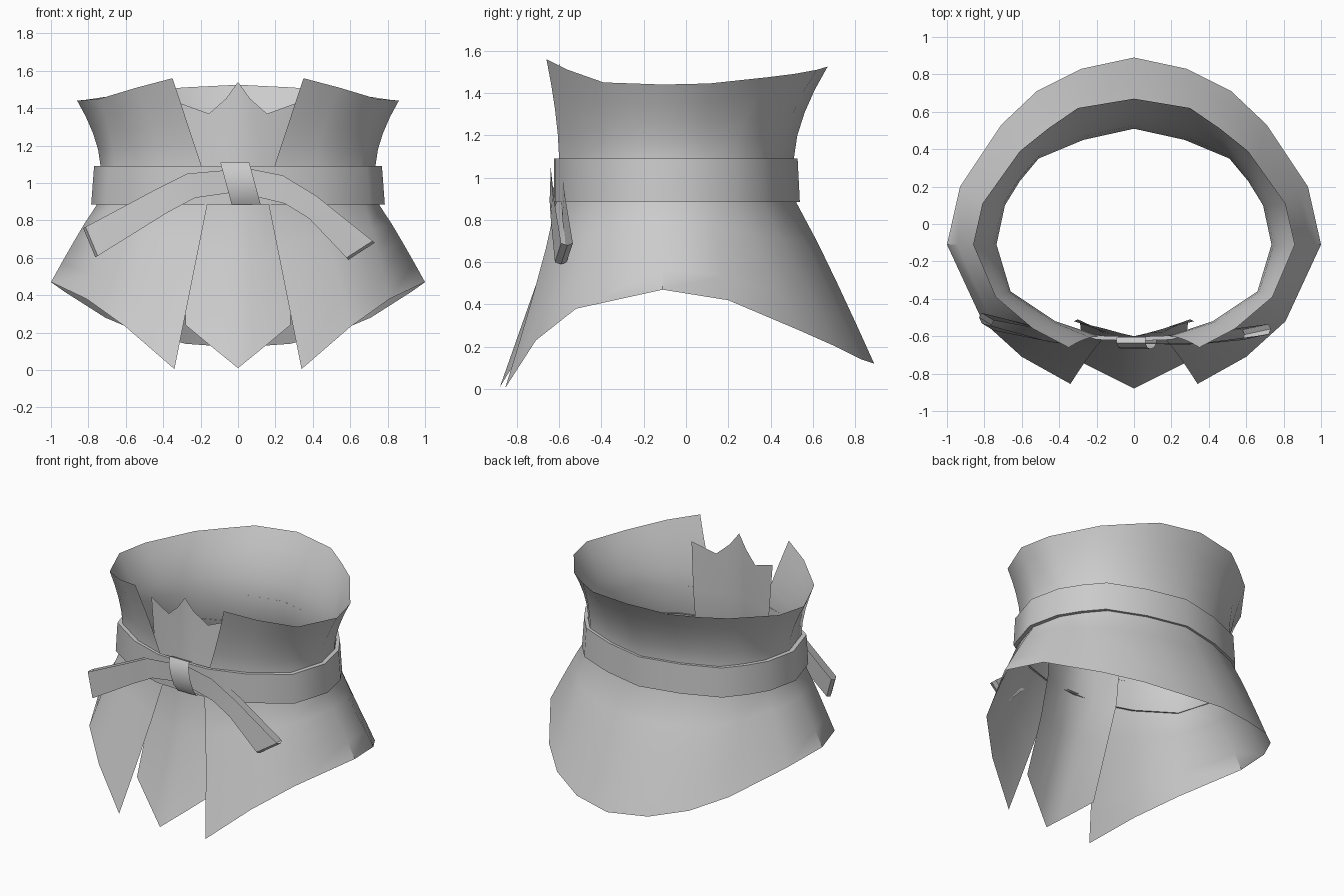
import bpy
import math
from mathutils import Vector

cube = bpy.data.objects.get("Cube")
if cube:
    bpy.data.objects.remove(cube)

# One plain cloth colour
cloth = bpy.data.materials.new("grey_cloth")
cloth.use_nodes = True
cloth.diffuse_color = (0.6, 0.6, 0.6, 1)
for node in cloth.node_tree.nodes:
    if node.type == "BSDF_PRINCIPLED":
        node.inputs["Base Color"].default_value = cloth.diffuse_color
        node.inputs["Roughness"].default_value = 0.8


def grid_object(name, rows, closed=False, angle=40):
    """Skin a list of equally long point rows into a sheet (or a closed band)."""
    count = len(rows[0])
    points = [tuple(p) for row in rows for p in row]
    faces = []
    for r in range(len(rows) - 1):
        for c in range(count if closed else count - 1):
            d = (c + 1) % count
            faces.append((r * count + c, r * count + d,
                          (r + 1) * count + d, (r + 1) * count + c))
    mesh = bpy.data.meshes.new(name)
    mesh.from_pydata(points, [], faces)
    mesh.materials.append(cloth)
    mesh.update()
    obj = bpy.data.objects.new(name, mesh)
    bpy.context.collection.objects.link(obj)
    bpy.ops.object.select_all(action="DESELECT")
    obj.select_set(True)
    bpy.context.view_layer.objects.active = obj
    bpy.ops.object.shade_smooth_by_angle(angle=math.radians(angle))
    return obj


def mirrored(half):
    """Half row ending on the centre line, continued to the other side."""
    return half + [Vector((-p[0], p[1], p[2])) for p in reversed(half[:-1])]


def vectors(points):
    return [Vector(p) for p in points]


# Body wrap: half outlines from the front edge round to the centre back
collar = vectors([(.35, -.66, 1.56), (.54, -.56, 1.51), (.74, -.39, 1.45),
                  (.86, -.11, 1.44), (.81, .11, 1.445), (.61, .39, 1.475),
                  (.46, .51, 1.49), (.3, .62, 1.51), (0, .67, 1.525)])
waist = [Vector((x, y, 1.09)) for x, y in
         [(.195, -.6), (.42, -.52), (.66, -.36), (.735, -.11), (.69, .1),
          (.61, .23), (.51, .35), (.27, .45), (0, .51)]]
hem = vectors([(.34, -.855, .005), (.6, -.71, .23), (.81, -.52, .38),
               (1, -.11, .47), (.93, .2, .42), (.71, .53, .28),
               (.52, .71, .2), (.28, .83, .14), (0, .89, .12)])
hip = [Vector((p.x * 1.03, p.y * 1.025, .88)) for p in waist]
hip[0].x = .165


def blend(low, high, t, power, edge_x, edge_y):
    """Curved step between two outlines; the front edge has its own curve."""
    row = []
    for i, (a, b) in enumerate(zip(low, high)):
        px, py = (edge_x, edge_y) if i == 0 else (power, power)
        row.append(Vector((a.x + (b.x - a.x) * t ** px,
                           a.y + (b.y - a.y) * t ** py,
                           a.z + (b.z - a.z) * t)))
    return row


body = [blend(hip, hem, t, .93, 1, 1.15) for t in (1, .75, .5, .25)]
body += [hip]
body += [blend(waist, collar, t, 1.65, 1, 1.6) for t in (0, .25, .5, .75, 1)]
grid_object("body_wrap", [mirrored(row) for row in body])

# Centre panel behind the front opening, with pointed ends
panel = [
    [(.28, -.74, .24), (.16, -.8, .14), (.08, -.84, .075), (0, -.88, .01)],
    [(.28, -.6, .62), (.15, -.645, .62), (.07, -.656, .62), (0, -.665, .62)],
    [(.29, -.52, .88), (.15, -.59, .88), (.07, -.605, .88), (0, -.615, .88)],
    [(.3, -.51, 1.09), (.15, -.58, 1.09), (.07, -.592, 1.09), (0, -.6, 1.09)],
    [(.32, -.52, 1.43), (.155, -.56, 1.37), (.065, -.585, 1.45), (0, -.6, 1.54)],
]
grid_object("centre_panel", [mirrored(vectors(row)) for row in panel])

# Belt: a closed band just outside the waist
belt_half = [(0, -.625)] + [(p.x * 1.047, p.y * 1.035) for p in waist]
belt_half[1] = (.2, -.618)


def belt_row(z, grow):
    half = [Vector((x * grow, y * grow if y > 0 else y, z)) for x, y in belt_half]
    return half + [Vector((-p.x, p.y, p.z)) for p in reversed(half[1:-1])]


belt = [belt_row(.885, 1.02), belt_row(1.09, 1)]
grid_object("belt", belt, closed=True)

# Slim lips joining the belt edges to the cloth
for name, row in (("belt_lower_lip", belt[0]), ("belt_upper_lip", belt[1])):
    inner = [Vector((p.x * .96, p.y * .965, p.z)) for p in row]
    pair = [inner, row] if row is belt[0] else [row, inner]
    grid_object(name, pair, closed=True)


def bow_loop(name, upper, lower):
    """Flat ribbon folded back on itself at its outer end."""
    def lane(points):
        front = vectors(points)
        back = [p + Vector((0, .055, 0)) for p in front]
        back[0].y -= .035
        tip = (front[-1] + back[-1]) / 2 + (front[-1] - front[-2]).normalized() * .015
        return front + [tip] + back[::-1]
    rows = [lane(lower), lane(upper)]
    if upper[-1][0] < 0:
        rows.reverse()
    grid_object(name, rows, angle=50)


bow_loop("right_bow_loop",
         [(-.04, -.64, 1.07), (-.27, -.64, 1.05), (-.45, -.63, .96), (-.815, -.53, .765)],
         [(-.02, -.64, .95), (-.23, -.64, .92), (-.38, -.64, .84), (-.75, -.57, .61)])
bow_loop("left_bow_loop",
         [(.04, -.64, 1.08), (.24, -.64, 1.04), (.42, -.63, .93), (.72, -.59, .69)],
         [(.04, -.64, .94), (.25, -.645, .89), (.38, -.64, .81), (.58, -.62, .6)])

# Knot: slanted band rolled round the ribbon
knot = []
for z, y in ((.9, -.605), (.885, -.635), (.93, -.66), (1.0, -.668),
             (1.07, -.66), (1.11, -.635), (1.1, -.605)):
    shift = (1.0 - z) * .27
    knot.append([Vector((x + shift, y, z)) for x in (-.065, .09)])
grid_object("bow_knot", knot, angle=50)
